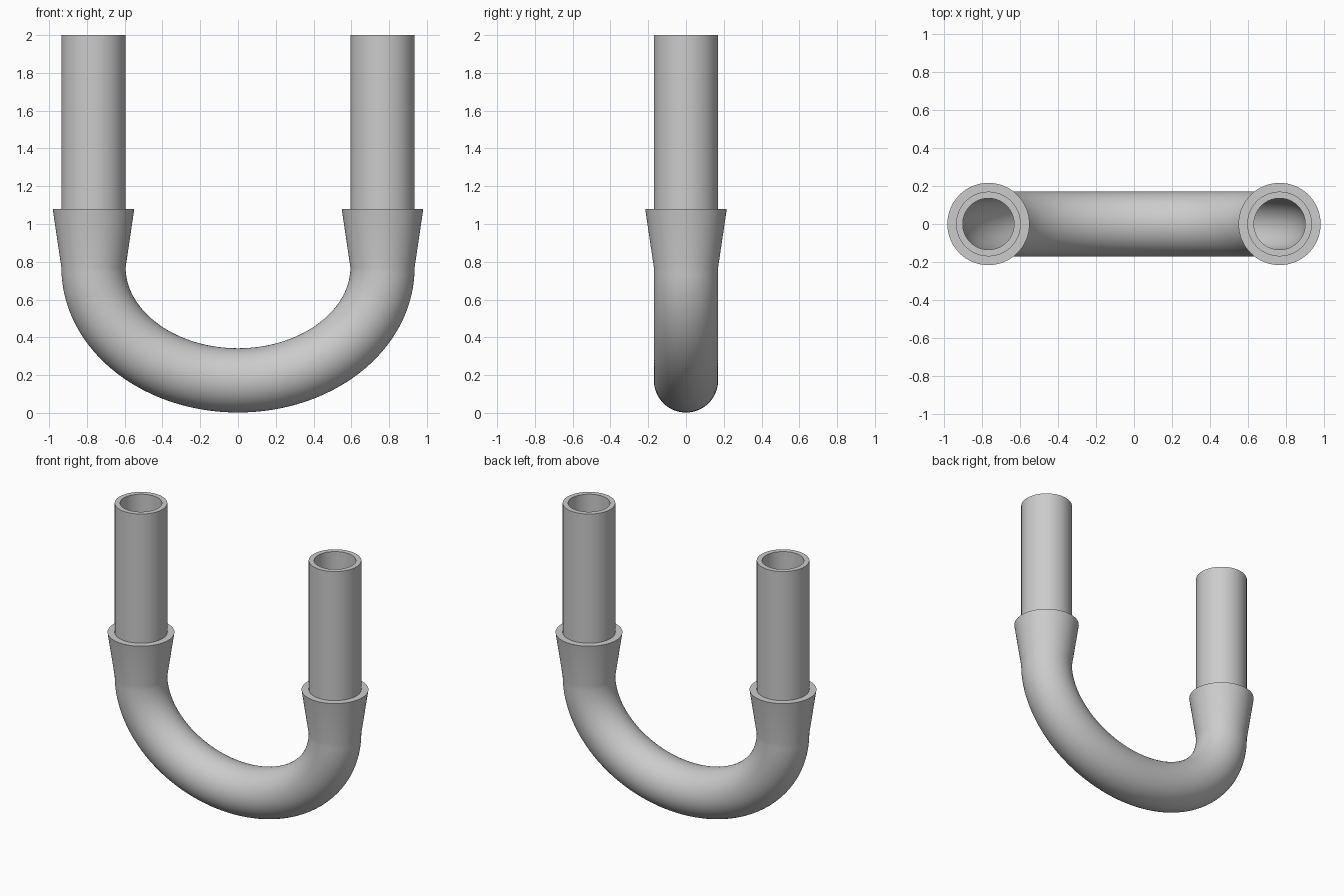
import bpy, bmesh, math
from mathutils import Vector

if "Cube" in bpy.data.objects:
    bpy.data.objects.remove(bpy.data.objects["Cube"])

SIDES = 64
A, B, ZC = 0.765, 0.598, 0.77      # bend centreline: half-width, depth, start height
R_OUT, R_IN, R_CUFF = 0.17, 0.135, 0.216
Z_CUFF, Z_TOP = 1.08, 2.0


def station(x, z, nx, nz, r):
    """Centre, in-plane normal and radius of one cross-section."""
    return Vector((x, 0, z)), Vector((nx, 0, nz)).normalized(), r


def bend(r, steps=64):
    """Half-ellipse sweep from the left leg to the right leg."""
    out = []
    for i in range(steps + 1):
        t = math.pi + math.pi * i / steps
        c, s = math.cos(t), math.sin(t)
        out.append(station(A * c, ZC + B * s, c / A, s / B, r))
    return out


def legs(levels, middle):
    """Vertical leg stations (top to bottom) mirrored on both ends of the bend."""
    left = [station(-A, z, -1, 0, r) for z, r in levels]
    right = [station(A, z, 1, 0, r) for z, r in reversed(levels)]
    return left + middle + right


# Outer skin with flared cuffs, then the bore running back to the start
outer = legs([(Z_TOP, R_OUT), (Z_CUFF, R_OUT), (Z_CUFF, R_CUFF)], bend(R_OUT))
bore = legs([(Z_TOP, R_IN), (Z_CUFF, R_IN)], bend(R_IN))
stations = outer + bore[::-1]

bm = bmesh.new()
rings = []
for p, n, r in stations:
    ring = []
    for k in range(SIDES):
        a = 2 * math.pi * k / SIDES
        ring.append(bm.verts.new(p + r * (n * math.cos(a) + Vector((0, math.sin(a), 0)))))
    rings.append(ring)
for i, ring in enumerate(rings):
    nxt = rings[(i + 1) % len(rings)]
    for k in range(SIDES):
        j = (k + 1) % SIDES
        bm.faces.new((ring[k], ring[j], nxt[j], nxt[k]))
bmesh.ops.recalc_face_normals(bm, faces=bm.faces)
mesh = bpy.data.meshes.new("u_pipe")
bm.to_mesh(mesh)
bm.free()

# U-shaped pipe object
pipe = bpy.data.objects.new("u_pipe", mesh)
bpy.context.collection.objects.link(pipe)
bpy.context.view_layer.objects.active = pipe
pipe.select_set(True)
bpy.ops.object.shade_smooth_by_angle(angle=math.radians(30))
